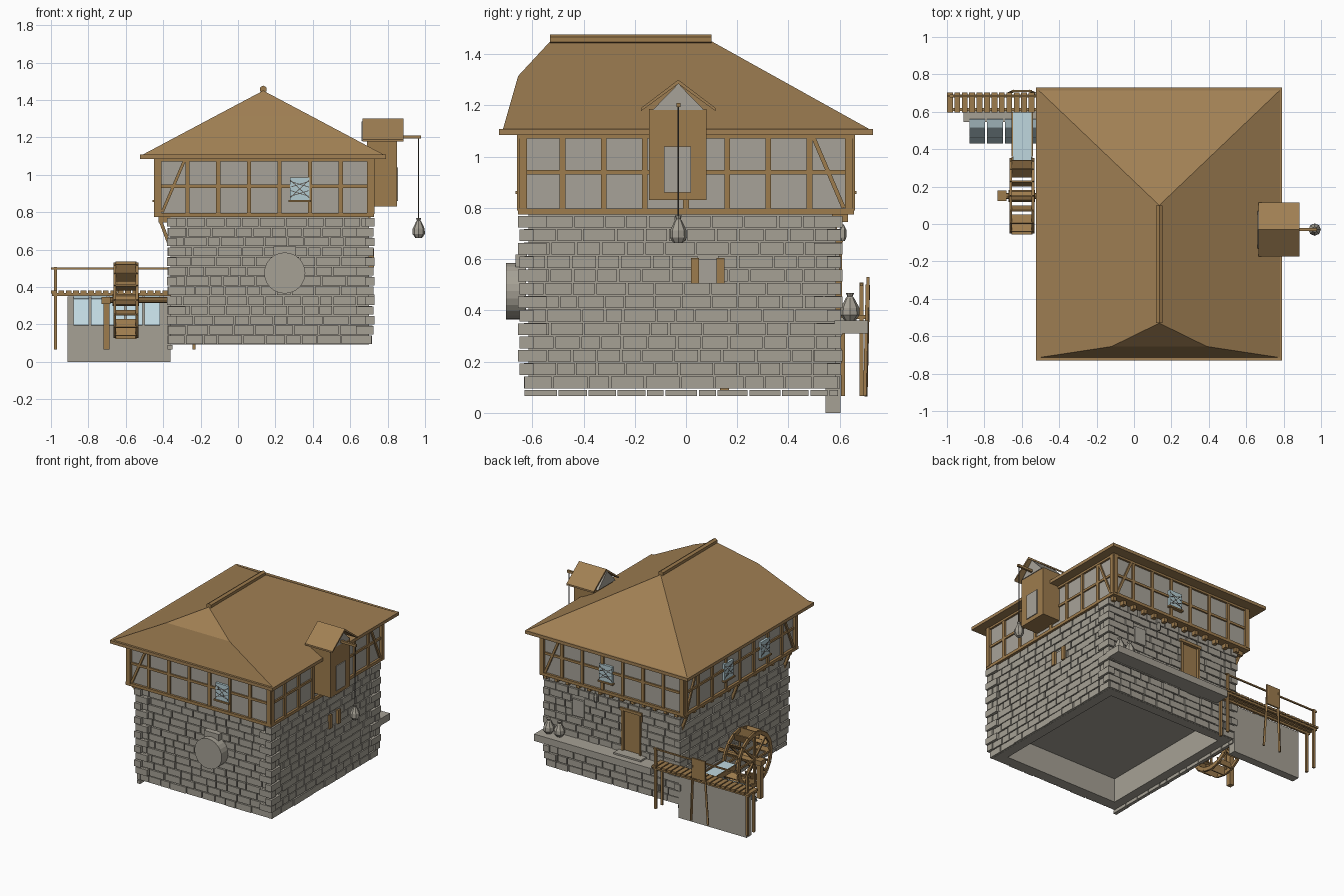
import bpy, bmesh, math, random
from mathutils import Vector, Matrix

if "Cube" in bpy.data.objects:
    bpy.data.objects.remove(bpy.data.objects["Cube"])

random.seed(4)

def mat(name, c):
    m = bpy.data.materials.new(name)
    m.diffuse_color = (*c, 1)
    m.use_nodes = True
    m.node_tree.nodes["Principled BSDF"].inputs["Base Color"].default_value = m.diffuse_color
    return m

STONE = mat("stone grey", (0.38, 0.355, 0.30))
PLASTER = mat("plaster grey", (0.39, 0.365, 0.315))
WOOD = mat("timber brown", (0.34, 0.20, 0.075))
THATCH = mat("roof brown", (0.355, 0.215, 0.088))
WATER = mat("water blue", (0.52, 0.68, 0.74))
GLASS = mat("glass blue", (0.45, 0.60, 0.64))
IRON = mat("dark iron", (0.10, 0.09, 0.08))
PARTS = []

class Part:
    """One named object collecting simple solids."""
    def __init__(self, name, material):
        self.name, self.mat, self.bm = name, material, bmesh.new()
        PARTS.append(self)

    def box(self, x0, x1, y0, y1, z0, z1):
        m = Matrix.Translation(((x0+x1)/2, (y0+y1)/2, (z0+z1)/2)) @ Matrix.Diagonal((abs(x1-x0), abs(y1-y0), abs(z1-z0), 1))
        bmesh.ops.create_cube(self.bm, size=1, matrix=m)

    def bar(self, p, q, w, h):
        p, q = Vector(p), Vector(q)
        d = q - p
        m = Matrix.Translation((p+q)/2) @ d.to_track_quat('Z', 'Y').to_matrix().to_4x4() @ Matrix.Diagonal((w, h, d.length, 1))
        bmesh.ops.create_cube(self.bm, size=1, matrix=m)

    def cyl(self, p, q, r, n=8, r2=None):
        p, q = Vector(p), Vector(q)
        d = q - p
        m = Matrix.Translation((p+q)/2) @ d.to_track_quat('Z', 'Y').to_matrix().to_4x4()
        bmesh.ops.create_cone(self.bm, cap_ends=True, segments=n, radius1=r, radius2=r if r2 is None else r2, depth=d.length, matrix=m)

    def wall(self, face, u0, u1, d0, d1, z0, z1):
        """Box on a wall: u along the wall, d outward distance."""
        s = -1 if face in ("front", "left") else 1
        if face in ("front", "back"):
            self.box(u0, u1, s*d0, s*d1, z0, z1)
        else:
            self.box(s*d0, s*d1, u0, u1, z0, z1)

    def wbar(self, face, a, b, d, w, t):
        s = -1 if face in ("front", "left") else 1
        pt = (lambda u, z: (u, s*d, z)) if face in ("front", "back") else (lambda u, z: (s*d, u, z))
        if face in ("front", "back"):
            self.bar(pt(*a), pt(*b), w, t)
        else:
            self.bar(pt(*a), pt(*b), t, w) if a[0] == b[0] else self.bar(pt(*a), pt(*b), w, t)

    def lathe(self, x, y, z, prof, n=8):
        for (r0, h0), (r1, h1) in zip(prof, prof[1:]):
            self.cyl((x, y, z+h0), (x, y, z+h1), r0, n, r1)

    def solid(self, verts, faces):
        vs = [self.bm.verts.new(v) for v in verts]
        for f in faces:
            self.bm.faces.new([vs[i] for i in f])

    def finish(self):
        bmesh.ops.recalc_face_normals(self.bm, faces=self.bm.faces)
        me = bpy.data.meshes.new(self.name)
        self.bm.to_mesh(me)
        me.materials.append(self.mat)
        bpy.context.collection.objects.link(bpy.data.objects.new(self.name, me))

# Stone base: hollow underneath
core = Part("base_core", STONE)
core.box(-0.36, 0.70, -0.615, 0.585, 0.27, 0.78)
for x0, x1, y0, y1 in ((-0.36, 0.70, -0.615, -0.545), (-0.36, 0.70, 0.515, 0.585), (-0.36, -0.29, -0.545, 0.515), (0.63, 0.70, -0.545, 0.515)):
    core.box(x0, x1, y0, y1, 0.094, 0.28)

# Stone courses on every wall, leaving door and window holes
bricks = Part("wall_stones", STONE)
H = (0.775 - 0.095) / 13
HOLES = {"back": [(-0.06, 0.10, 0.34, 0.67), (0.40, 0.50, 0.52, 0.64)], "right": [(0.045, 0.125, 0.50, 0.60)]}
SPANS = {"front": (-0.365, 0.715, 0.615), "back": (-0.365, 0.715, 0.585), "right": (-0.63, 0.60, 0.70), "left": (-0.63, 0.60, 0.36)}
for face, (a, b, d) in SPANS.items():
    for row in range(-1 if face in ("left",) else 0, 13):
        z0, z1 = 0.095 + row*H, 0.095 + (row+1)*H - 0.006
        z0 = max(z0, 0.066)
        u = a
        while u < b - 0.02:
            v = min(u + random.uniform(0.07, 0.14), b)
            if b - v < 0.04:
                v = b
            pieces = [(u, v - 0.007)]
            for h0, h1, g0, g1 in HOLES.get(face, []):
                if z1 > g0 + 0.01 and z0 < g1 - 0.01:
                    pieces = [q for p in pieces for q in ((p[0], min(p[1], h0)), (max(p[0], h1), p[1])) if q[1] - q[0] > 0.004]
            for p, q in pieces:
                bricks.wall(face, p, q, d - 0.01, d + random.uniform(0.012, 0.018), z0, z1)
            u = v
quoins = Part("corner_stones", STONE)
for sx, cx in ((1, -0.38), (-1, 0.73)):
    for sy, cy in ((1, -0.655), (-1, 0.61)):
        for row in range(1, 13):
            lx, ly = (0.10, 0.06) if row % 2 else (0.05, 0.11)
            e = 0.006 * (row % 2)
            quoins.box(cx + sx*e, cx + sx*lx, cy + sy*e, cy + sy*ly, 0.095 + row*H, 0.095 + (row+1)*H - 0.007)

# Upper floor: plaster box with timber frame
up = Part("upper_walls", PLASTER)
up.box(-0.43, 0.71, -0.64, 0.64, 0.785, 1.09)
frame = Part("timber_frame", WOOD)
frame.box(-0.448, 0.726, -0.656, 0.656, 0.775, 0.797)
UP = {"front": (-0.445, 0.725, 0.64, 7), "back": (-0.445, 0.725, 0.64, 7), "right": (-0.655, 0.655, 0.71, 8), "left": (-0.655, 0.655, 0.43, 8)}
for face, (a, b, d, n) in UP.items():
    for i in range(n + 1):
        u = a + 0.012 + (b - a - 0.024) * i / n
        w = 0.016 if i in (0, n) else 0.011
        frame.wall(face, u - w, u + w, d - 0.02, d + 0.012, 0.79, 1.09)
    frame.wall(face, a, b, d - 0.02, d + 0.010, 0.93, 0.947)
    frame.wall(face, a, b, d - 0.02, d + 0.014, 1.07, 1.09)
    ends = [(a + 0.04, a + 0.16)] if face in ("front", "left") else []
    if face in ("right", "back", "left"):
        ends.append((b - 0.04, b - 0.16))
    for lo, hi in ends:
        frame.wbar(face, (lo, 0.80), (hi, 1.08), d + 0.004, 0.016, 0.016)

# Jetty joists and braces below the overhang
jetty = Part("jetty_joists", WOOD)
for i in range(13):
    y = -0.60 + i * 0.1
    jetty.box(-0.425, -0.34, y - 0.014, y + 0.014, 0.745, 0.778)
    x = -0.36 + i * 0.088
    jetty.box(x - 0.013, x + 0.013, 0.57, 0.632, 0.745, 0.778)
for y in (-0.60, 0.0, 0.58):
    jetty.bar((-0.372, y, 0.64), (-0.415, y, 0.755), 0.018, 0.018)

# Leaded windows
glass = Part("window_glass", GLASS)
lead = Part("window_lattice", IRON)
sill = Part("window_sills", WOOD)
for face, u, d in (("front", 0.33, 0.64), ("back", 0.19, 0.64), ("left", 0.14, 0.43), ("left", -0.28, 0.43)):
    glass.wall(face, u - 0.052, u + 0.052, d, d + 0.017, 0.865, 0.985)
    sill.wall(face, u - 0.06, u + 0.06, d, d + 0.026, 0.855, 0.866)
    for k in (-0.035, 0, 0.035):
        for s in (1, -1):
            w = 0.052 - abs(k)
            c = 0.925 + k * 0.7
            lead.wbar(face, (u - 0.05, c - s*w*0.9), (u + 0.05, c + s*w*0.9), d + 0.017, 0.0025, 0.004)

# Roof: full hip at the back, half hip at the front
roof = Part("roof", THATCH)
roof.box(-0.525, 0.79, -0.73, 0.73, 1.085, 1.108)
roof.solid([(-0.515, -0.715, 1.105), (0.785, -0.715, 1.105), (0.785, 0.72, 1.105), (-0.515, 0.72, 1.105),
            (-0.12, -0.655, 1.315), (0.39, -0.655, 1.315), (0.135, -0.53, 1.45), (0.135, 0.10, 1.45)],
           [(0, 1, 5, 4), (4, 5, 6), (1, 2, 7, 6, 5), (2, 3, 7), (3, 0, 4, 6, 7), (3, 2, 1, 0)])
ridge = Part("roof_ridge", WOOD)
ridge.cyl((0.135, -0.53, 1.457), (0.135, 0.10, 1.457), 0.02, 6)

# Hoist dormer with beam, rope and sack
dormer = Part("hoist_housing", WOOD)
dormer.box(0.69, 0.85, -0.145, 0.08, 0.83, 1.185)
gable = Part("hoist_gable", PLASTER)
gable.solid([(x, y, z) for x in (0.66, 0.855) for y, z in ((-0.13, 1.182), (0.07, 1.182), (-0.03, 1.285))],
            [(0, 1, 2), (5, 4, 3), (0, 3, 4, 1), (1, 4, 5, 2), (2, 5, 3, 0)])
gable.box(0.85, 0.856, -0.085, 0.02, 0.86, 1.04)
droof = Part("hoist_roof", THATCH)
for s in (-1, 1):
    e = -0.03 + s * 0.145
    droof.solid([(x, y, z) for x in (0.665, 0.885) for y, z in ((-0.03, 1.30), (e, 1.19), (e, 1.178), (-0.03, 1.284))],
                [(0, 1, 2, 3), (4, 5, 6, 7), (0, 1, 5, 4), (1, 2, 6, 5), (2, 3, 7, 6), (3, 0, 4, 7)])
beam = Part("hoist_beam", WOOD)
beam.box(0.80, 0.978, -0.038, -0.022, 1.193, 1.21)
rope = Part("hoist_rope", IRON)
rope.cyl((0.966, -0.03, 0.75), (0.966, -0.03, 1.2), 0.003, 6)
SACK = [(0.018, 0), (0.033, 0.022), (0.032, 0.05), (0.014, 0.088), (0.009, 0.094), (0.014, 0.108)]
sack = Part("hanging_sack", STONE)
sack.lathe(0.966, -0.03, 0.662, SACK)

# Millstone leaning on the front
mill = Part("millstone", STONE)
mill.cyl((0.25, -0.625, 0.475), (0.25, -0.702, 0.475), 0.11, 24)
mill.box(0.19, 0.31, -0.665, -0.62, 0.57, 0.617)

# Right window with shutters, back window and door
shut = Part("shutters_and_door", WOOD)
shut.wall("right", 0.02, 0.05, 0.70, 0.728, 0.505, 0.605)
shut.wall("right", 0.12, 0.15, 0.70, 0.728, 0.505, 0.605)
shut.wall("back", -0.06, 0.10, 0.575, 0.589, 0.36, 0.67)
for u in (-0.06, 0.085):
    shut.wall("back", u, u + 0.015, 0.58, 0.608, 0.36, 0.67)
shut.wall("back", -0.07, 0.11, 0.58, 0.612, 0.665, 0.685)
pane = Part("stone_panes", PLASTER)
pane.wall("right", 0.05, 0.12, 0.69, 0.708, 0.505, 0.60)
pane.wall("back", 0.405, 0.495, 0.58, 0.60, 0.52, 0.64)
lamp = Part("back_lantern", STONE)
lamp.lathe(0.30, 0.612, 0.67, [(0.008, 0), (0.014, 0.015), (0.014, 0.045), (0.004, 0.065)], 6)

# Loading platform, step and sacks
plat = Part("loading_platform", STONE)
plat.box(-0.21, 0.73, 0.58, 0.71, 0.31, 0.36)
plat.box(-0.10, 0.12, 0.59, 0.665, 0.36, 0.372)
sacks = Part("platform_sacks", STONE)
for x in (0.66, 0.575):
    sacks.lathe(x, 0.64, 0.36, [(r * 1.15, h) for r, h in SACK])

# Weir wall with falling water
weir = Part("weir_wall", STONE)
weir.box(-0.912, -0.36, 0.545, 0.603, 0.0, 0.35)
fall = Part("weir_water", WATER)
for i in range(5):
    x = -0.88 + i * 0.095
    prof = [(0.56, 0.352), (0.515, 0.335), (0.47, 0.27), (0.435, 0.195)]
    for p, q in zip(prof, prof[1:]):
        fall.bar((x + 0.042, *p), (x + 0.042, *q), 0.084, 0.008)

# Flume carrying water to the wheel
flume = Part("flume_trough", WOOD)
flume.box(-0.655, -0.54, 0.36, 0.60, 0.335, 0.347)
for x in (-0.655, -0.548):
    flume.box(x, x + 0.008, 0.36, 0.60, 0.335, 0.372)
stream = Part("flume_water", WATER)
stream.box(-0.647, -0.548, 0.34, 0.60, 0.346, 0.364)

# Water wheel
CY, CZ, N = 0.15, 0.33, 16
wheel = Part("water_wheel", WOOD)
def rad(x, r, t):
    return (x, CY + r * math.cos(t), CZ + r * math.sin(t))
for i in range(N):
    t, t2 = 2*math.pi*i/N, 2*math.pi*(i+1)/N
    for x in (-0.658, -0.54):
        wheel.bar(rad(x, 0.188, t), rad(x, 0.188, t2), 0.014, 0.028)
        if i % 2 == 0:
            wheel.bar(rad(x, 0.02, t), rad(x, 0.185, t), 0.012, 0.014)
    wheel.bar(rad(-0.599, 0.145, t), rad(-0.599, 0.207, t), 0.112, 0.008)
axle = Part("wheel_axle", WOOD)
axle.cyl((-0.73, CY, CZ), (-0.36, CY, CZ), 0.016, 8)
axle.cyl((-0.67, CY, CZ), (-0.53, CY, CZ), 0.032, 8)
stand = Part("axle_post", WOOD)
stand.box(-0.72, -0.688, CY - 0.018, CY + 0.018, 0.065, 0.32)
stand.box(-0.73, -0.682, CY - 0.028, CY + 0.028, 0.31, 0.347)

# Plank walkway with posts and rail
walk = Part("walkway", WOOD)
for i in range(20):
    x = -1.0 + i * 0.0397
    walk.box(x, x + 0.031, 0.597, 0.702, 0.366, 0.381)
for y in (0.612, 0.685):
    walk.box(-0.995, -0.215, y - 0.008, y + 0.008, 0.352, 0.367)
for x in (-0.975, -0.235):
    walk.box(x - 0.008, x + 0.008, 0.677, 0.693, 0.065, 0.508)
    walk.box(x - 0.008, x + 0.008, 0.604, 0.620, 0.065, 0.36)
rail = Part("walkway_rail", WOOD)
rail.box(-1.0, -0.215, 0.680, 0.690, 0.495, 0.505)

# Sluice gate in front of the flume
gate = Part("sluice_gate", WOOD)
gate.box(-0.655, -0.545, 0.705, 0.717, 0.385, 0.53)
for s in (-1, 1):
    gate.bar((-0.60 + s*0.068, 0.70, 0.065), (-0.60 + s*0.045, 0.71, 0.50), 0.013, 0.013)

for p in PARTS:
    p.finish()
